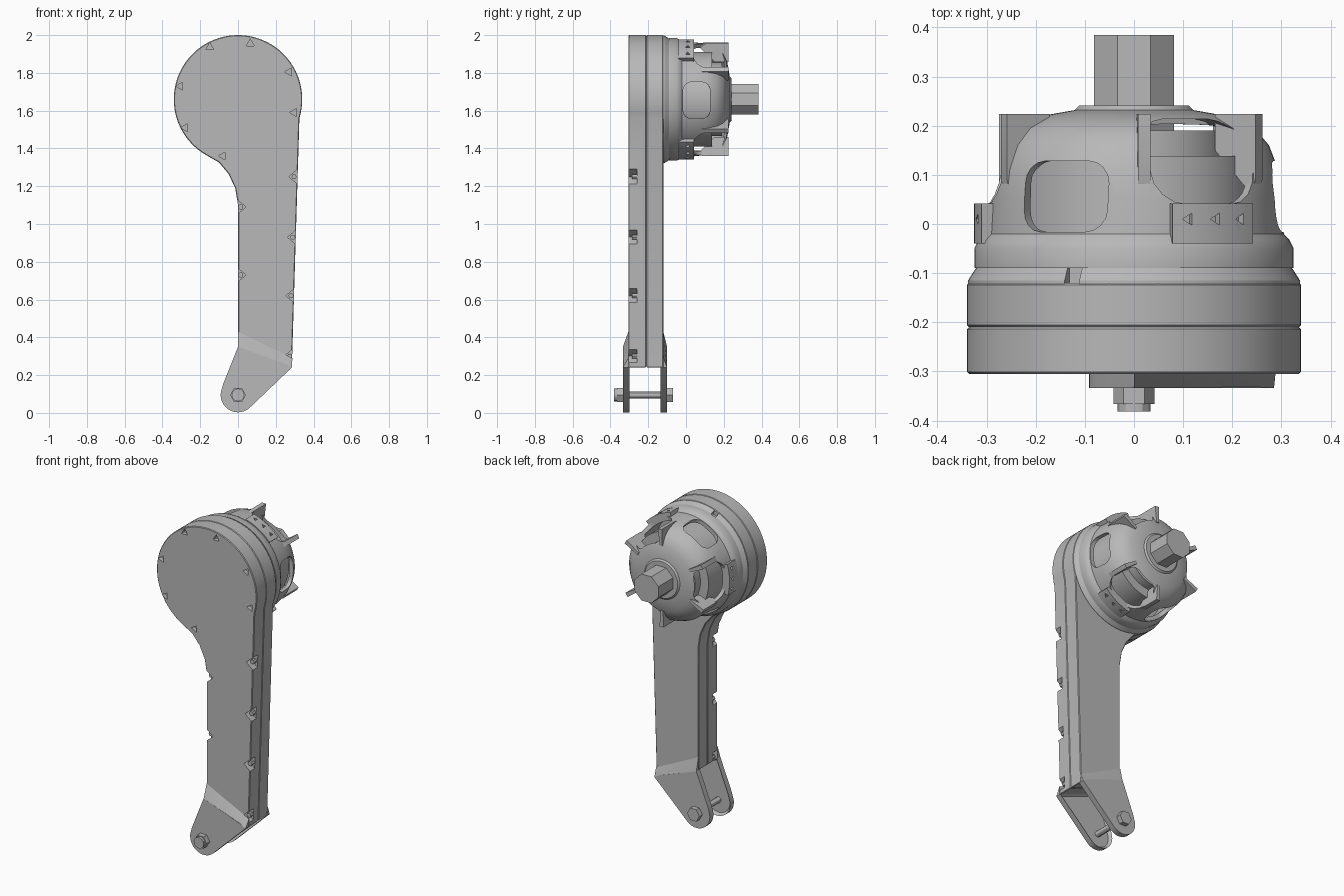
import bpy, bmesh
from math import sin, cos, pi, radians
from mathutils import Vector

if "Cube" in bpy.data.objects:
    bpy.data.objects.remove(bpy.data.objects["Cube"])

HEAD_Z, HEAD_R = 1.66, 0.34

grey = bpy.data.materials.new("cast_grey")
grey.use_nodes = True
grey.diffuse_color = (0.48, 0.48, 0.48, 1)
grey.node_tree.nodes["Principled BSDF"].inputs["Base Color"].default_value = (0.48, 0.48, 0.48, 1)


def make(name, bm):
    bmesh.ops.recalc_face_normals(bm, faces=bm.faces)
    mesh = bpy.data.meshes.new(name)
    bm.to_mesh(mesh)
    bm.free()
    mesh.materials.append(grey)
    ob = bpy.data.objects.new(name, mesh)
    bpy.context.collection.objects.link(ob)
    return ob


def extrude(name, pts, d0, d1, place):
    """Extrude a 2D outline from depth d0 to d1; place maps (u, v, depth) to a point."""
    bm = bmesh.new()
    rings = [[bm.verts.new(place(u, v, d)) for u, v in pts] for d in (d0, d1)]
    n = len(pts)
    for i in range(n):
        j = (i + 1) % n
        bm.faces.new((rings[0][i], rings[0][j], rings[1][j], rings[1][i]))
    bm.faces.new(rings[0])
    bm.faces.new(rings[1])
    return make(name, bm)


def plate(name, pts, y0, y1):
    return extrude(name, pts, y0, y1, lambda x, z, y: (x, y, z))


def radial(name, pts, r0, r1, deg):
    a = radians(deg)
    return extrude(name, pts, r0, r1, lambda u, v, r: (
        r * cos(a) - u * sin(a), v, HEAD_Z + r * sin(a) + u * cos(a)))


def lathe(name, loop, start=0, end=360, steps=64):
    """Turn a closed (radius, y) loop about the head axis, fully or over a sector."""
    bm = bmesh.new()
    full = end - start == 360
    rings = []
    for k in range(steps if full else steps + 1):
        a = radians(start + (end - start) * k / steps)
        rings.append([bm.verts.new((r * cos(a), y, HEAD_Z + r * sin(a))) for r, y in loop])
    n = len(loop)
    for k in range(steps):
        p, q = rings[k], rings[(k + 1) % len(rings)]
        for i in range(n):
            j = (i + 1) % n
            bm.faces.new((p[i], p[j], q[j], q[i]))
    if not full:
        bm.faces.new(rings[0])
        bm.faces.new(rings[-1])
    return make(name, bm)


def ngon(x, z, r, n, turn=0):
    return [(x + r * cos(2 * pi * k / n + turn), z + r * sin(2 * pi * k / n + turn)) for k in range(n)]


def arc(x, z, r, a0, a1, n):
    return [(x + r * cos(radians(a0 + (a1 - a0) * k / n)),
             z + r * sin(radians(a0 + (a1 - a0) * k / n))) for k in range(n + 1)]


def rounded(w, h, v, r):
    pts = []
    for sx, sz, a in ((1, 1, 0), (-1, 1, 90), (-1, -1, 180), (1, -1, 270)):
        pts += arc(sx * (w - r), v + sz * (h - r), r, a, a + 90, 4)
    return pts


def apply(ob, mod):
    bpy.context.view_layer.objects.active = ob
    bpy.ops.object.modifier_apply(modifier=mod.name)


def cut(target, cutter):
    mod = target.modifiers.new("cut", "BOOLEAN")
    mod.operation, mod.solver, mod.object = "DIFFERENCE", "EXACT", cutter
    apply(target, mod)
    bpy.data.objects.remove(cutter)


def bevel(ob, width):
    mod = ob.modifiers.new("edge", "BEVEL")
    mod.width, mod.segments, mod.limit_method = width, 1, "ANGLE"
    mod.angle_limit = radians(40)
    apply(ob, mod)


# Two casing halves: round head flowing into a tapering arm
outline = arc(0, HEAD_Z, HEAD_R, -17, 240, 60)
outline += [(-0.1, 1.325), (-0.05, 1.265), (-0.015, 1.19), (0, 1.1), (0, 0.35), (0.285, 0.24)]
front_case = plate("front_case", outline, -0.305, -0.21)
back_case = plate("back_case", outline, -0.21, -0.12)
for case in (front_case, back_case):
    bevel(case, 0.004)

# Screw pits around the face of the head
for k, (x, z) in enumerate([(-0.15, 1.935), (0.065, 1.955), (0.27, 1.805), (0.297, 1.59),
                            (-0.305, 1.73), (-0.28, 1.51), (-0.08, 1.36)]):
    cut(front_case, plate("pit", ngon(x, z, 0.024, 3, pi / 2 if k < 2 else pi), -0.35, -0.28))

# V notches with screws along both edges of the arm
for x, z, side in [(0.311, 1.25, 1), (0.304, 0.93, 1), (0.295, 0.62, 1), (0.287, 0.3, 1),
                   (0, 1.09, -1), (0, 0.73, -1), (0, 0.37, -1)]:
    notch = [(x + side * 0.03, z + 0.06), (x - side * 0.042, z), (x + side * 0.03, z - 0.06)]
    cut(front_case, plate("notch", notch, -0.35, -0.26))
    plate("arm_screw", ngon(x - side * 0.014, z, 0.014, 6), -0.285, -0.255)

# Fork tabs at the foot, each a shallow tray joined to the arm by a ramp
tab = [(0, 0.35), (-0.078, 0.155)] + arc(0, 0.095, 0.092, 170, 310, 14) + [(0.285, 0.24), (0.25, 0.26)]
for name, inner, outer, face in (("front", -0.298, -0.334, -0.305), ("back", -0.135, -0.1, -0.12)):
    ob = plate(name + "_tab", tab, outer, inner)
    bm = bmesh.new()
    bm.from_mesh(ob.data)
    bm.faces.ensure_lookup_table()
    inside = [f for f in bm.faces if abs(f.calc_center_median().y - inner) < 0.001]
    bmesh.ops.inset_region(bm, faces=inside, thickness=0.014)
    bmesh.ops.translate(bm, verts=inside[0].verts, vec=(0, (outer - inner) * 0.5, 0))
    bm.to_mesh(ob.data)
    bm.free()
    bm = bmesh.new()
    for x, y, z in [(0, face, 0.43), (0.288, face, 0.29), (0, outer, 0.35), (0.285, outer, 0.24),
                    (0, face, 0.35), (0.285, face, 0.24)]:
        bm.verts.new((x, y, z))
    bmesh.ops.convex_hull(bm, input=bm.verts)
    make(name + "_ramp", bm)

# Pivot bolt through the fork
plate("bolt_head", ngon(0, 0.095, 0.042, 6), -0.366, -0.334)
plate("bolt_tip", ngon(0, 0.095, 0.034, 12), -0.382, -0.366)
plate("bolt_shaft", ngon(0, 0.095, 0.018, 12), -0.36, -0.08)
plate("bolt_nut", ngon(0, 0.095, 0.042, 6), -0.1, -0.07)

# Flange between casing and motor housing
flange = lathe("flange", [(0.02, -0.125), (0.338, -0.125), (0.338, -0.115), (0.322, -0.09), (0.02, -0.09)])
cut(flange, radial("flange_notch", [(-0.016, -0.13), (0.016, -0.13), (0.016, -0.08), (-0.016, -0.08)],
                   0.31, 0.4, 112))

# Domed motor housing shell
dome = lathe("motor_housing", [
    (0.325, -0.09), (0.325, -0.05), (0.316, -0.032), (0.305, -0.02), (0.301, 0.05), (0.294, 0.11),
    (0.275, 0.16), (0.245, 0.195), (0.2, 0.218), (0.12, 0.232), (0.07, 0.232),
    (0.07, 0.21), (0.19, 0.2), (0.23, 0.177), (0.255, 0.145), (0.274, 0.1), (0.28, -0.02), (0.28, -0.09)])
for turn in (0, 120, 240):
    # Large opening, then small window
    cut(dome, radial("opening", rounded(0.122, 0.087, 0.127, 0.07), 0.15, 0.4, 59 + turn))
    cut(dome, radial("window", rounded(0.097, 0.072, 0.056, 0.045), 0.255, 0.4, 119 + turn))
    # Screw pad below each large opening
    pad = lathe("screw_pad", [(0.285, -0.04), (0.326, -0.04), (0.326, 0.042), (0.285, 0.042)],
                42 + turn, 76 + turn, 8)
    for step in (-11, 0, 11):
        cut(pad, radial("pad_pit", ngon(0, 0.01, 0.014, 3), 0.31, 0.36, 59 + step + turn))
    # Square lugs flanking each large opening
    for a in (86, 152):
        lathe("lug", [(0.2, 0.15), (0.29, 0.06), (0.3, 0.09), (0.3, 0.224), (0.2, 0.224)],
              a - 2.5 + turn, a + 2.5 + turn, 1)

# Motor core seen through the openings
lathe("motor_core", [(0.02, -0.09), (0.25, -0.09), (0.25, 0.138), (0.02, 0.138)])
lathe("motor_coil", [(0.02, 0.13), (0.195, 0.13), (0.195, 0.19), (0.02, 0.19)])

# Output collar and faceted drive shaft
lathe("shaft_collar", [(0.02, 0.2), (0.128, 0.225), (0.112, 0.241), (0.02, 0.241)])
plate("drive_shaft", ngon(0, HEAD_Z, 0.088, 8, pi / 8), 0.19, 0.385)

# Smooth curved faces while keeping edges crisp
bpy.ops.object.select_all(action="DESELECT")
for ob in bpy.context.collection.objects:
    if ob.type == "MESH":
        ob.select_set(True)
        bpy.context.view_layer.objects.active = ob
bpy.ops.object.shade_smooth_by_angle(angle=radians(30))
